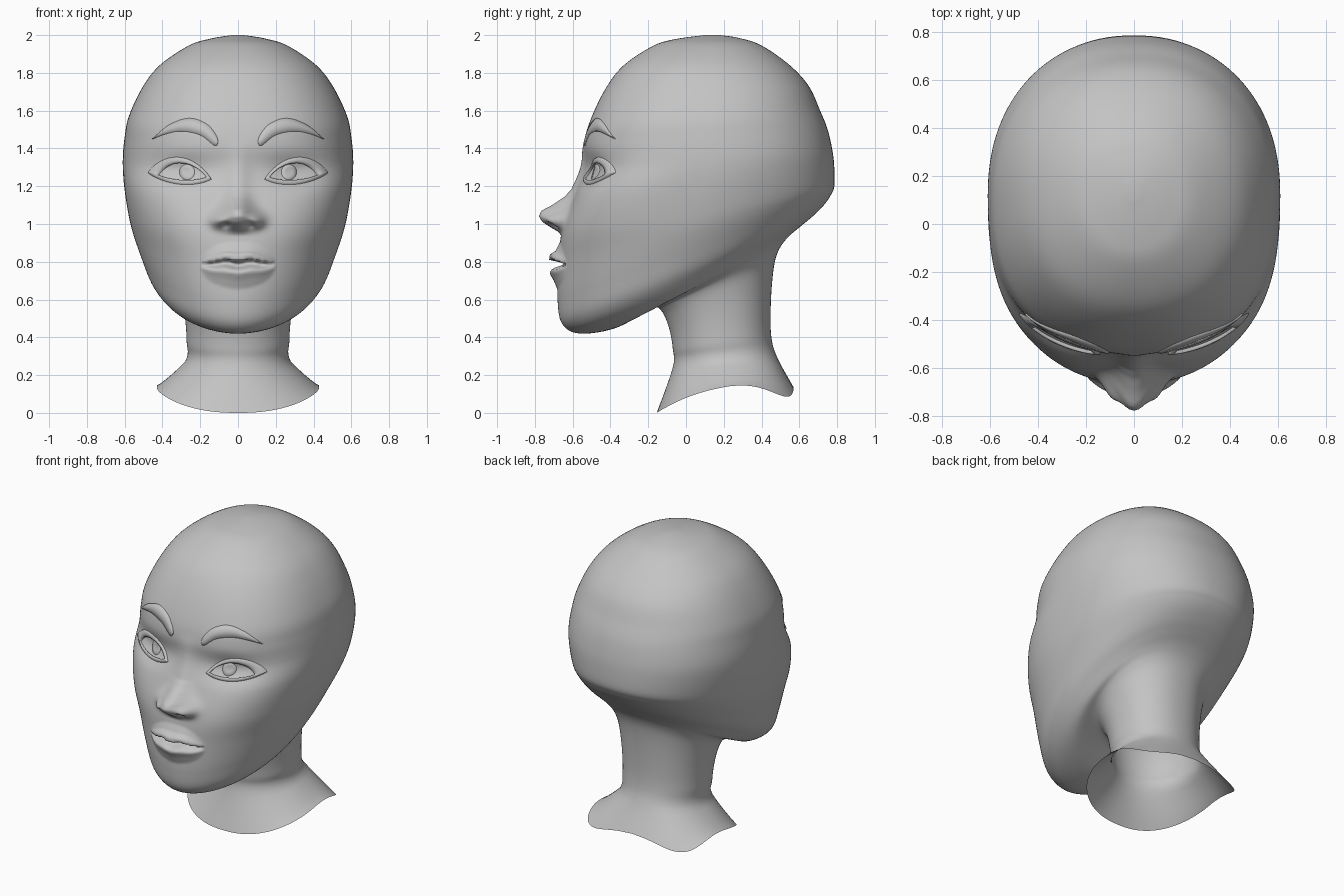
import bpy, bmesh
from math import sin, cos, pi, exp, sqrt, copysign
from mathutils import Vector
from mathutils.bvhtree import BVHTree

cube = bpy.data.objects.get("Cube")
if cube:
    bpy.data.objects.remove(cube, do_unlink=True)

grey = bpy.data.materials.new("matte_grey")
grey.use_nodes = True
grey.diffuse_color = (0.55, 0.55, 0.55, 1)
shader = next(n for n in grey.node_tree.nodes if n.type == 'BSDF_PRINCIPLED')
shader.inputs["Base Color"].default_value = grey.diffuse_color
shader.inputs["Roughness"].default_value = 0.7


def spline(points, steps):
    """Smooth curve through tuples of any length; steps(point) divides each span."""
    out, last = [], len(points) - 1
    for i in range(last):
        a, b, c, d = (points[min(max(i + j, 0), last)] for j in (-1, 0, 1, 2))
        n = steps(b)
        for k in range(n):
            t = k / n
            out.append([0.5 * (2*q + (r - p)*t + (2*p - 5*q + 4*r - s)*t*t
                               + (3*q - p - 3*r + s)*t**3)
                        for p, q, r, s in zip(a, b, c, d)])
    out.append(list(points[last]))
    return out


def loft(name, rows, closed, cap=False, mirror=False):
    """Skin rows of points into one smooth surface; returns its search tree."""
    bm = bmesh.new()
    grid = [[bm.verts.new(p) for p in row] for row in rows]
    count = len(rows[0])
    for low, high in zip(grid, grid[1:]):
        for i in range(count if closed else count - 1):
            j = (i + 1) % count
            bm.faces.new((low[i], low[j], high[j], high[i]))
    if cap:
        bm.faces.new(grid[-1])
    bmesh.ops.recalc_face_normals(bm, faces=bm.faces[:])
    for face in bm.faces:
        face.smooth = True
    tree = BVHTree.FromBMesh(bm)
    mesh = bpy.data.meshes.new(name)
    bm.to_mesh(mesh)
    bm.free()
    mesh.materials.append(grey)
    obj = bpy.data.objects.new(name, mesh)
    bpy.context.collection.objects.link(obj)
    if mirror:
        obj.modifiers.new("mirror", 'MIRROR')
    return tree


def lookup(table, v):
    """Piecewise linear value, zero outside the table."""
    for (a, fa), (b, fb) in zip(table, table[1:]):
        if a <= v <= b:
            return fa + (fb - fa) * (v - a) / (b - a)
    return 0.0


def bump(x, z, cx, cz, wx, wz):
    return exp(-((abs(x) - cx) / wx)**2 - ((z - cz) / wz)**2)


# Nose and lip depth profiles
NOSE = [(0.94, 0), (0.96, 0.02), (0.98, 0.06), (1.01, 0.115), (1.04, 0.146),
        (1.07, 0.145), (1.1, 0.1), (1.14, 0.055), (1.18, 0.03), (1.3, 0.02), (1.45, 0)]
LIPS = [(-0.13, 0), (-0.085, 0.02), (-0.045, 0.045), (-0.03, 0.035), (-0.008, -0.035),
        (0.008, -0.035), (0.02, 0.05), (0.05, 0.05), (0.07, 0.02), (0.12, 0)]


def features(x, z):
    """Forward push of the face at a point."""
    width = 0.06 + 0.03 * bump(0, z, 0, 1.03, 1, 0.07)
    push = lookup(NOSE, z) * exp(-(x / width)**2)
    push += 0.05 * bump(x, z, 0.095, 1.015, 0.045, 0.035)     # nose wings
    push -= 0.03 * bump(x, z, 0.065, 0.995, 0.025, 0.018)     # nostrils
    push -= 0.04 * bump(x, z, 0.29, 1.27, 0.15, 0.08)         # eye sockets
    if abs(x) < 0.2:
        s = sqrt(1 - (x / 0.2)**2)
        bow = 0.01 * bump(x, z, 0.07, 0.8, 0.05, 0.1)
        push += s**1.7 * lookup(LIPS, (z - 0.785 - bow) / max(s, 0.05))
    return push


# Tilted rings: front y, front z, back y, back z, half width, front squareness
RINGS = [
    (-.155, 0, .57, .135, .43, 2.3),
    (-.07, .24, .48, .3, .28, 2),
    (-.07, .34, .45, .42, .272, 2),
    (-.09, .45, .45, .6, .283, 2),
    (-.13, .54, .465, .77, .308, 2),
    (-.18, .55, .49, .86, .34, 2),
    (-.37, .45, .54, .93, .385, 2),
    (-.56, .42, .61, .99, .43, 1.9),
    (-.655, .47, .67, 1.04, .475, 1.9),
    (-.68, .6, .73, 1.1, .515, 1.95),
    (-.675, .8, .765, 1.15, .56, 2.1),
    (-.655, .97, .785, 1.2, .585, 2.4),
    (-.59, 1.15, .785, 1.3, .605, 2.7),
    (-.54, 1.3, .775, 1.39, .61, 2.5),
    (-.54, 1.42, .75, 1.5, .6, 2.4),
    (-.51, 1.54, .71, 1.6, .578, 2.4),
    (-.43, 1.71, .65, 1.73, .508, 2.3),
    (-.33, 1.84, .55, 1.84, .415, 2.2),
    (-.17, 1.945, .4, 1.945, .26, 2.1),
    (-.05, 1.98, .28, 1.985, .14, 2),
    (.1, 2, .18, 2, .03, 2),
]
COLUMNS = 192


def ring_points(ring, hem):
    fy, fz, by, bz, half, front = ring
    points = []
    for i in range(COLUMNS):
        u = 2 * pi * i / COLUMNS
        a = u - 0.6 * sin(u)                 # finer columns over the face
        n = front if cos(a) > 0 else 2.2 + 1.8 * hem
        x = half * copysign(abs(sin(a))**(2 / n), sin(a))
        f = 0.5 - 0.5 * copysign(abs(cos(a))**(2 / n), cos(a))
        y, z = fy + (by - fy) * f, fz + (bz - fz) * f
        # Shoulder hem rises at the sides and drops at the back corners
        z += hem * (0.07 * sin(a)**2 - 0.07 * max(0, -abs(sin(a)) * cos(a) * 2))
        if y < -0.2 and z > 0.6:
            y -= features(x, z)
        points.append((x, y, z))
    return points


rings = spline(RINGS, lambda r: 18 if 0.55 < r[1] < 1.25 else 6)
skin = loft("head_and_neck",
            [ring_points(r, max(0, 1 - i / 6)) for i, r in enumerate(rings)],
            closed=True, cap=True)


def on_face(x, z, lift):
    """Point on the face in front of (x, z), raised along the surface."""
    hit, normal, _, _ = skin.ray_cast(Vector((x, -2, z)), Vector((0, 1, 0)))
    if normal.y > 0:
        normal = -normal
    return hit + normal * lift


def almond(inner, outer, up, down, n=24):
    """Closed, pointed eye outline from two corners and the lid heights."""
    points = []
    for i in range(2 * n):
        a = pi * i / n
        t = 0.5 - 0.5 * cos(a)
        arch = up if i < n else -down
        points.append((inner[0] + (outer[0] - inner[0]) * t,
                       inner[1] + (outer[1] - inner[1]) * t + arch * abs(sin(a))**1.7))
    return points


# Eyelids: raised rims between an outer and an inner almond
outer_edge = almond((0.14, 1.237), (0.48, 1.272), 0.1, 0.045)
inner_edge = almond((0.165, 1.243), (0.42, 1.257), 0.075, 0.025)
lid_rows = [[on_face(p[0] + (q[0] - p[0]) * f, p[1] + (q[1] - p[1]) * f, lift)
             for p, q in zip(outer_edge, inner_edge)]
            for f, lift in ((0, -0.005), (0.1, 0.006), (0.6, 0.013), (1, 0.013), (1, -0.01))]
loft("eyelids", lid_rows, closed=True, mirror=True)

# Irises: thin discs on the eyes
iris_rows = [[on_face(0.27 + r * cos(pi * i / 12), 1.275 + r * sin(pi * i / 12), lift)
              for i in range(24)]
             for r, lift in ((0.041, -0.003), (0.04, 0.002), (0.02, 0.003))]
loft("irises", iris_rows, closed=True, cap=True, mirror=True)

# Eyebrows: thin raised arches between two curves
brow_top = spline([(.105, 1.43), (.115, 1.47), (.165, 1.53), (.255, 1.56),
                   (.36, 1.525), (.45, 1.45)], lambda p: 6)
brow_low = spline([(.105, 1.43), (.125, 1.415), (.2, 1.47), (.3, 1.49),
                   (.385, 1.475), (.45, 1.45)], lambda p: 6)
brow_rows = [[on_face(p[0] + (q[0] - p[0]) * f, p[1] + (q[1] - p[1]) * f, lift)
              for p, q in zip(brow_top, brow_low)]
             for f, lift in ((0, -0.005), (0.03, 0.006), (0.5, 0.008), (0.97, 0.006), (1, -0.005))]
loft("eyebrows", brow_rows, closed=False, mirror=True)
